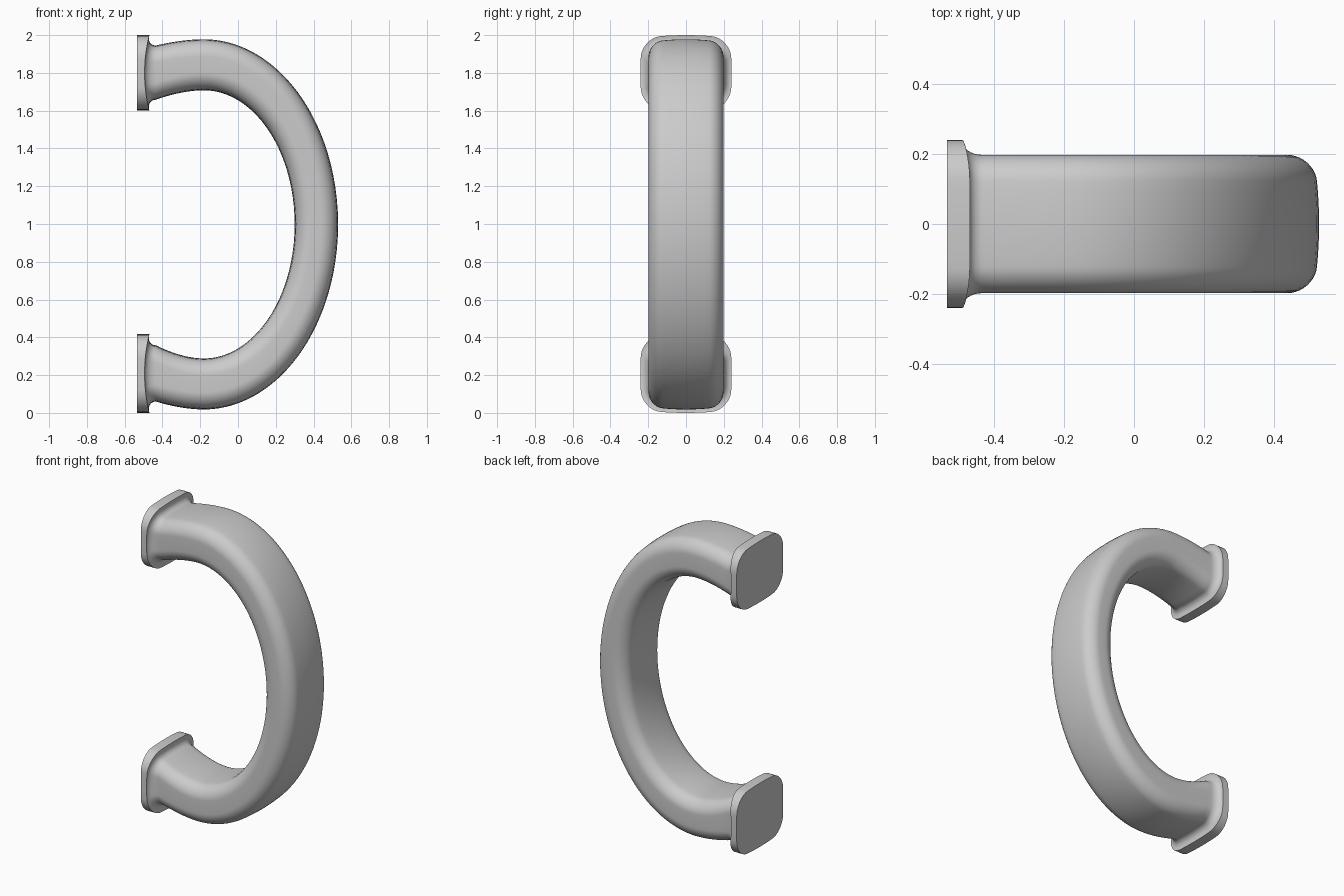
import bpy, bmesh, math

if "Cube" in bpy.data.objects:
    bpy.data.objects.remove(bpy.data.objects["Cube"])

grey = bpy.data.materials.new("light grey")
grey.diffuse_color = (0.6, 0.6, 0.6, 1)
grey.use_nodes = True
grey.node_tree.nodes["Principled BSDF"].inputs["Base Color"].default_value = grey.diffuse_color


def section(hw, ht, r, crown):
    """Rounded rectangle with crowned top and bottom: list of (y, s)."""
    quarter = [(hw, (ht - r - crown) * 0.5)]
    for i in range(11):
        a = math.radians(9 * i)
        quarter.append((hw - r + r * math.cos(a), ht - r + r * math.sin(a)))
    quarter += [((hw - r) * k, ht) for k in (0.75, 0.5, 0.25)]
    quarter = [(y, s - crown * (y / hw) ** 2) for y, s in quarter]
    right = quarter + [(0, ht)] + [(-y, s) for y, s in reversed(quarter)]
    return right + [(-y, -s) for y, s in right]


def ring(outer, inner, hw, r, crown=0.016, bow=0.0):
    """Section placed between an outer and an inner point of the xz plane."""
    cx, cz = (outer[0] + inner[0]) / 2, (outer[1] + inner[1]) / 2
    dx, dz = outer[0] - inner[0], outer[1] - inner[1]
    size = math.hypot(dx, dz)
    ht = size / 2
    return [(cx + dx / size * s + bow * (s / ht) ** 2, y, cz + dz / size * s)
            for y, s in section(hw, ht, r, crown)]


def mix(a, b, t):
    return a + (b - a) * t


def ellipse(a, b, phi):
    """Point of the ellipse whose normal points along phi."""
    c, s = math.cos(phi), math.sin(phi)
    d = math.hypot(a * c, b * s)
    return (-0.183 + a * a * c / d, 0.998 + b * b * s / d)


END = -0.435


def arm_end(flange, peak, drop):
    """Rings from the wall face through flange, fillet and straight arm."""
    (fo, fi), (po, pi) = flange, peak
    bo, bi = po + drop[0], pi + drop[1]
    rings = [ring((-0.535, fo), (-0.535, fi), 0.24, 0.11)]
    for i in range(9):
        a = math.radians(90 * i / 8)
        f, x = 1 - math.sin(a), mix(-0.495, END, 1 - math.cos(a))
        rings.append(ring((x, mix(bo, fo, f)), (x, mix(bi, fi, f)),
                          mix(0.198, 0.24, f), mix(0.075, 0.11, f),
                          bow=0.026 * (0.4 + 0.6 * f) * math.cos(a)))
    for i in range(1, 8):
        t = i / 8
        x, k = mix(END, -0.183, t), (1 - t) ** 1.8
        rings.append(ring((x, po + drop[0] * k), (x, pi + drop[1] * k), 0.198, 0.075))
    return rings


# upper mount, curved grip, lower mount, as one continuous loft
rings = arm_end((2.0, 1.6), (1.978, 1.708), (-0.033, -0.05))
for i in range(65):
    phi = math.radians(90 - 180 * i / 64)
    rings.append(ring(ellipse(0.713, 0.98, phi), ellipse(0.483, 0.71, phi), 0.198, 0.075))
lower = arm_end((0.0, 0.417), (0.018, 0.288), (0.042, 0.07))
rings += reversed(lower)

bm = bmesh.new()
loops = [[bm.verts.new(p) for p in r] for r in rings]
n = len(loops[0])
for a, b in zip(loops, loops[1:]):
    for j in range(n):
        bm.faces.new((a[j], a[(j + 1) % n], b[(j + 1) % n], b[j]))
bm.faces.new(loops[0])
bm.faces.new(loops[-1])
bmesh.ops.recalc_face_normals(bm, faces=bm.faces)

mesh = bpy.data.meshes.new("pull_handle")
bm.to_mesh(mesh)
bm.free()
handle = bpy.data.objects.new("pull_handle", mesh)
bpy.context.collection.objects.link(handle)
mesh.materials.append(grey)
bpy.context.view_layer.objects.active = handle
handle.select_set(True)
bpy.ops.object.shade_smooth_by_angle(angle=math.radians(35))
